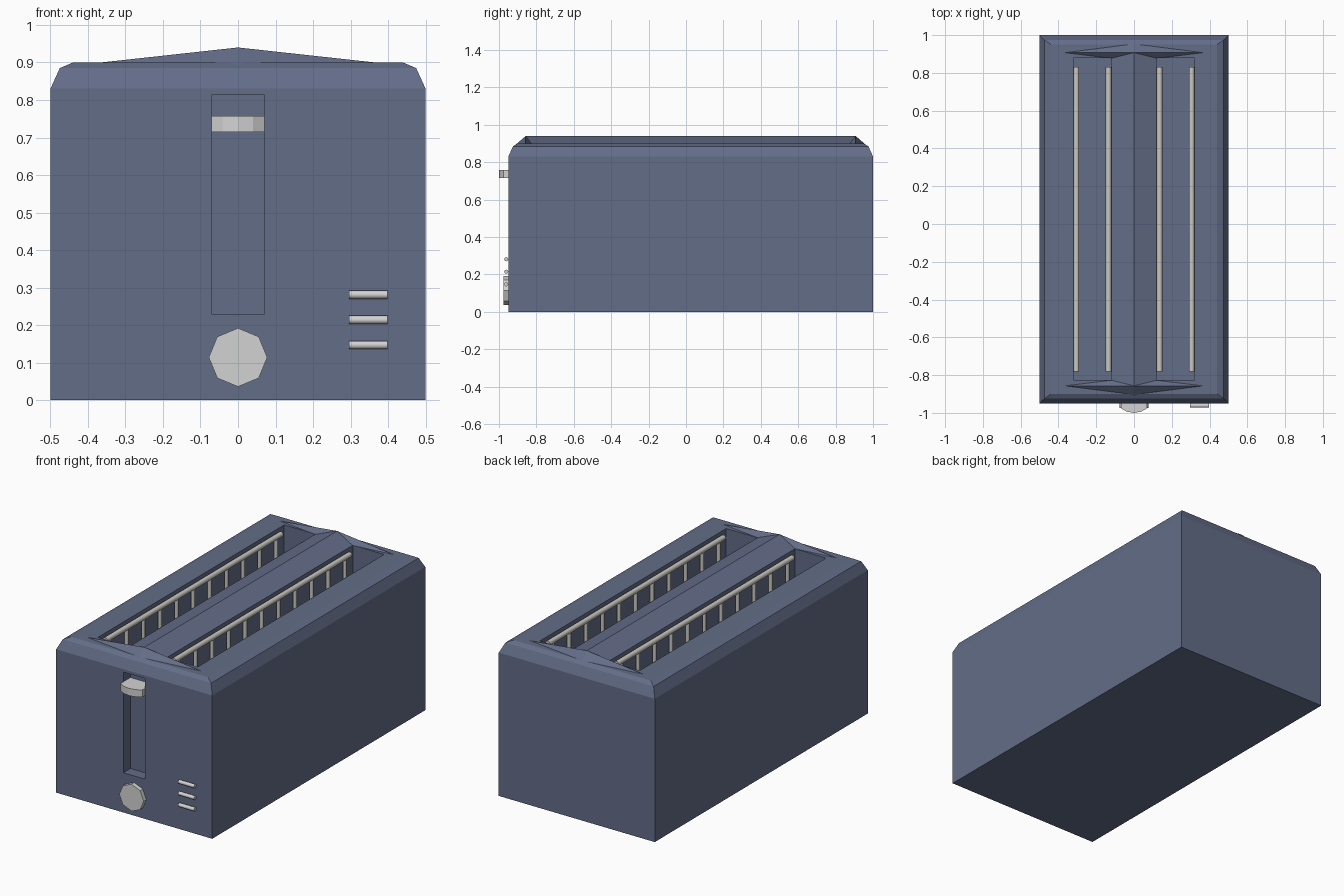
import bpy, bmesh, math
from mathutils import Vector, Matrix

cube = bpy.data.objects.get("Cube")
if cube:
    bpy.data.objects.remove(cube, do_unlink=True)

MID_Y = 0.025  # body centre in y


def material(name, rgb):
    m = bpy.data.materials.new(name)
    m.use_nodes = True
    m.diffuse_color = (*rgb, 1)
    m.node_tree.nodes["Principled BSDF"].inputs["Base Color"].default_value = (*rgb, 1)
    return m


blue = material("slate blue", (0.125, 0.153, 0.245))
silver = material("light grey", (0.65, 0.65, 0.65))
steel = material("warm grey metal", (0.6, 0.58, 0.53))


def finish(bm, name, mat, smooth=False):
    mesh = bpy.data.meshes.new(name)
    bm.to_mesh(mesh)
    bm.free()
    mesh.materials.append(mat)
    ob = bpy.data.objects.new(name, mesh)
    bpy.context.collection.objects.link(ob)
    if smooth:
        bpy.ops.object.select_all(action="DESELECT")
        ob.select_set(True)
        bpy.context.view_layer.objects.active = ob
        bpy.ops.object.shade_smooth_by_angle(angle=math.radians(50))
    return ob


def loft(name, rings, mat):
    """Closed solid skinned through rings of equal point count."""
    bm = bmesh.new()
    loops = [[bm.verts.new(p) for p in ring] for ring in rings]
    n = len(loops[0])
    for a, b in zip(loops, loops[1:]):
        for i in range(n):
            j = (i + 1) % n
            bm.faces.new((a[i], a[j], b[j], b[i]))
    bm.faces.new(loops[0])
    bm.faces.new(loops[-1])
    bmesh.ops.recalc_face_normals(bm, faces=bm.faces)
    return finish(bm, name, mat)


def box(name, lo, hi, mat):
    rings = [[(lo[0], lo[1], z), (hi[0], lo[1], z), (hi[0], hi[1], z), (lo[0], hi[1], z)]
             for z in (lo[2], hi[2])]
    return loft(name, rings, mat)


def add_rod(bm, start, end, radius, sides=12):
    a, b = Vector(start), Vector(end)
    turn = (b - a).to_track_quat("Z", "Y").to_matrix().to_4x4()
    bmesh.ops.create_cone(bm, cap_ends=True, segments=sides, radius1=radius, radius2=radius,
                          depth=(b - a).length, matrix=Matrix.Translation((a + b) / 2) @ turn)


# Body shell with a stepped chamfer around the top
body = loft("body", [
    [(sx * hx, MID_Y + sy * hy, z) for sx, sy in ((-1, -1), (1, -1), (1, 1), (-1, 1))]
    for hx, hy, z in ((0.5, 0.975, 0), (0.5, 0.975, 0.83),
                      (0.475, 0.95, 0.885), (0.44, 0.925, 0.9))], blue)

# Bread slots and lever channel cut from the body
cutters = [box("slot_cutter", (min(s * 0.12, s * 0.32), -0.825, 0.3),
               (max(s * 0.12, s * 0.32), 0.88, 1.1), blue) for s in (-1, 1)]
cutters.append(box("channel_cutter", (-0.07, -1.1, 0.23), (0.07, -0.885, 0.813), blue))
bpy.context.view_layer.objects.active = body
for cutter in cutters:
    cutter.hide_render = True
    mod = body.modifiers.new("cut", "BOOLEAN")
    mod.operation = "DIFFERENCE"
    mod.solver = "EXACT"
    mod.object = cutter
    bpy.ops.object.modifier_apply(modifier=mod.name)
for cutter in cutters:
    bpy.data.objects.remove(cutter, do_unlink=True)

# Raised ridge between the slots, with a gable at each end
bm = bmesh.new()
peaks, strip = [], []
for e in (-1, 1):
    peak = bm.verts.new((0, MID_Y + e * 0.882, 0.94))
    tip = bm.verts.new((0, MID_Y + e * 0.94, 0.89))
    feet = []
    for s in (-1, 1):
        foot = bm.verts.new((s * 0.12, MID_Y + e * 0.852, 0.9))
        corner = bm.verts.new((s * 0.365, MID_Y + e * 0.882, 0.9))
        bm.faces.new((peak, foot, corner))
        bm.faces.new((peak, corner, tip))
        feet.append(foot)
    peaks.append(peak)
    strip.append(feet)
for k in (0, 1):
    bm.faces.new((peaks[0], peaks[1], strip[1][k], strip[0][k]))
bm.normal_update()
bmesh.ops.reverse_faces(bm, faces=[f for f in bm.faces if f.normal.z < 0])
finish(bm, "top_ridge", blue)

# Wire racks: a long rail with upright wires on both walls of each slot
for side, s in (("right", -1), ("left", 1)):
    for place, x in (("inner", 0.135), ("outer", 0.305)):
        bm = bmesh.new()
        add_rod(bm, (s * x, -0.78, 0.87), (s * x, 0.83, 0.87), 0.015)
        for i in range(11):
            y = MID_Y + (i - 5) * 0.152
            add_rod(bm, (s * x, y, 0.3), (s * x, y, 0.87), 0.011, 8)
        finish(bm, f"{side}_{place}_rack", steel, smooth=True)

# Lever handle with a faceted front
outline = [(-0.07, -0.885), (-0.07, -0.975), (-0.04, -0.993), (0, -1.0),
           (0.04, -0.993), (0.07, -0.975), (0.07, -0.885)]
loft("lever", [[(x, y, z) for x, y in outline] for z in (0.715, 0.757)], silver)

# Eight-sided dial
bm = bmesh.new()
add_rod(bm, (0, -0.94, 0.114), (0, -0.975, 0.114), 0.078, 8)
finish(bm, "dial", silver)

# Three small buttons
for i in range(3):
    bm = bmesh.new()
    z = 0.147 + i * 0.067
    add_rod(bm, (0.296, -0.961, z), (0.398, -0.961, z), 0.011, 16)
    finish(bm, f"button_{i + 1}", silver, smooth=True)
